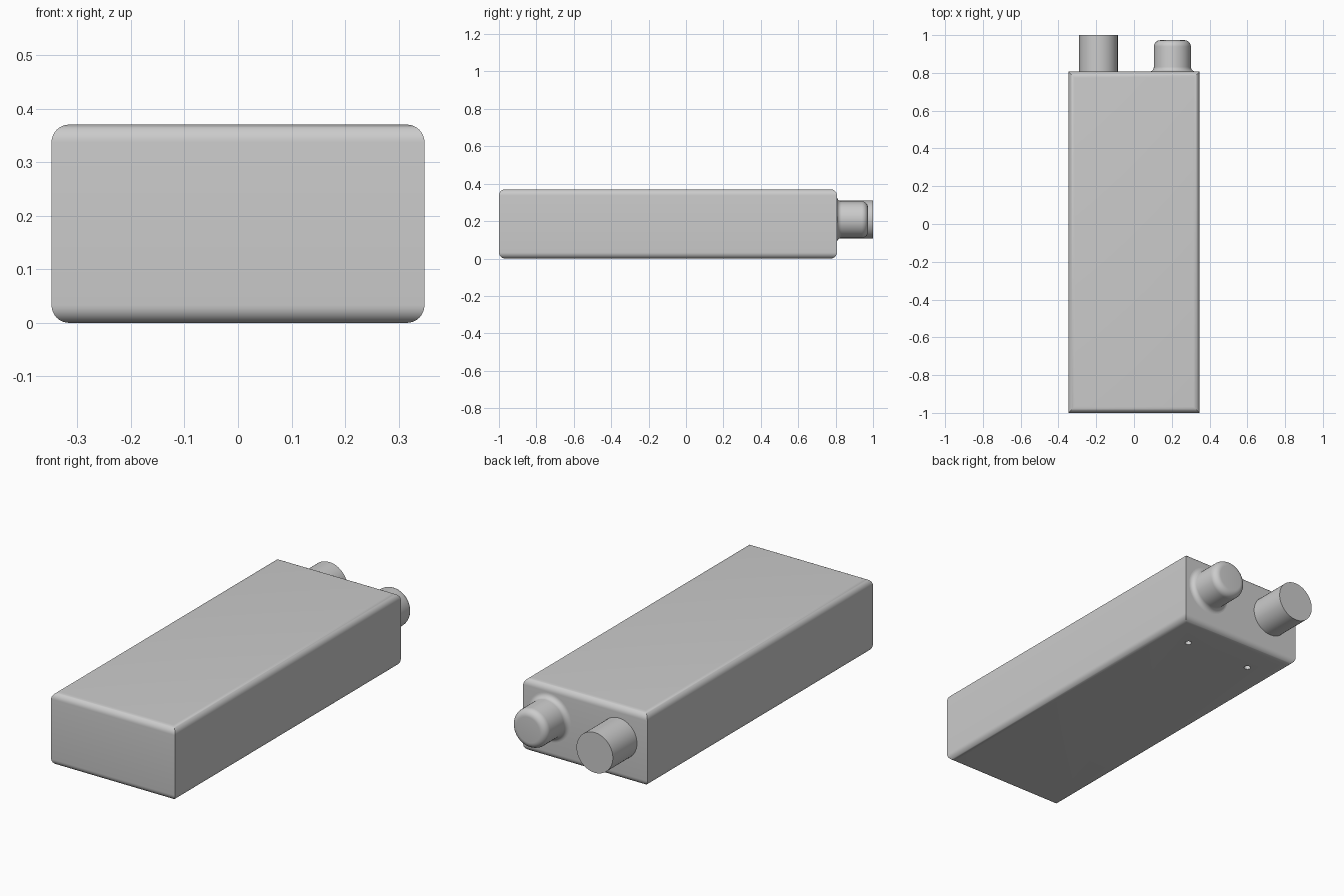
import bpy, bmesh, math
from mathutils import Matrix

if "Cube" in bpy.data.objects:
    bpy.data.objects.remove(bpy.data.objects["Cube"])

HX, Y0, Y1, H, R = 0.348, -1.0, 0.807, 0.37, 0.033   # body size and edge radius
MID_Z = 0.208


def finish(bm, name):
    bmesh.ops.recalc_face_normals(bm, faces=bm.faces)
    me = bpy.data.meshes.new(name)
    bm.to_mesh(me)
    bm.free()
    ob = bpy.data.objects.new(name, me)
    bpy.context.collection.objects.link(ob)
    return ob


def select(ob):
    bpy.ops.object.select_all(action='DESELECT')
    ob.select_set(True)
    bpy.context.view_layer.objects.active = ob


def smooth(ob):
    select(ob)
    bpy.ops.object.shade_smooth_by_angle(angle=math.radians(30))


def arc(cx, cy, r, a0, a1, n=8):
    return [(cx + r * math.cos(math.radians(a0 + (a1 - a0) * i / n)),
             cy + r * math.sin(math.radians(a0 + (a1 - a0) * i / n))) for i in range(n + 1)]


def skin(bm, rings):
    # join stacked rings of points and close both ends
    loops = [[bm.verts.new(p) for p in ring] for ring in rings]
    n = len(loops[0])
    for a, b in zip(loops, loops[1:]):
        for i in range(n):
            j = (i + 1) % n
            bm.faces.new((a[i], a[j], b[j], b[i]))
    bm.faces.new(loops[0])
    bm.faces.new(loops[-1])


def turned(name, x, profile, n=48):
    # revolve (radius, y) points around an axis along y
    bm = bmesh.new()
    skin(bm, [[(x + r * math.cos(2 * math.pi * i / n), y,
                MID_Z + r * math.sin(2 * math.pi * i / n)) for i in range(n)]
              for r, y in profile])
    ob = finish(bm, name)
    smooth(ob)
    return ob


# body: horizontal edges rounded, vertical corners mitred sharp
bm = bmesh.new()
side = arc(R, R, R, 270, 180) + arc(R, H - R, R, 180, 90)
skin(bm, [[(-HX + d, Y0 + d, z), (HX - d, Y0 + d, z), (HX - d, Y1 - d, z), (-HX + d, Y1 - d, z)]
          for d, z in side])
body = finish(bm, "body")

# two small screw holes underneath
bm = bmesh.new()
for x in (-0.19, 0.185):
    bmesh.ops.create_cone(bm, cap_ends=True, segments=24, radius1=0.016, radius2=0.016,
                          depth=0.12, matrix=Matrix.Translation((x, 0.632, 0)))
cutter = finish(bm, "hole_cutter")
cutter.hide_render = True
mod = body.modifiers.new("holes", 'BOOLEAN')
mod.operation = 'DIFFERENCE'
mod.solver = 'EXACT'
mod.object = cutter
select(body)
bpy.ops.object.modifier_apply(modifier=mod.name)
bpy.data.objects.remove(cutter)
smooth(body)

# plain round connector
turned("plain_connector", -0.188, [(0.102, Y1 - 0.02), (0.102, 1.0)])

# rounded knob with a flared base
RK, F, T, END = 0.098, 0.025, 0.034, 0.973
turned("rounded_knob", 0.203,
       [(RK + F, Y1 - 0.01)] + arc(RK + F, Y1 + F, F, 270, 180) + arc(RK - T, END - T, T, 0, 90))
